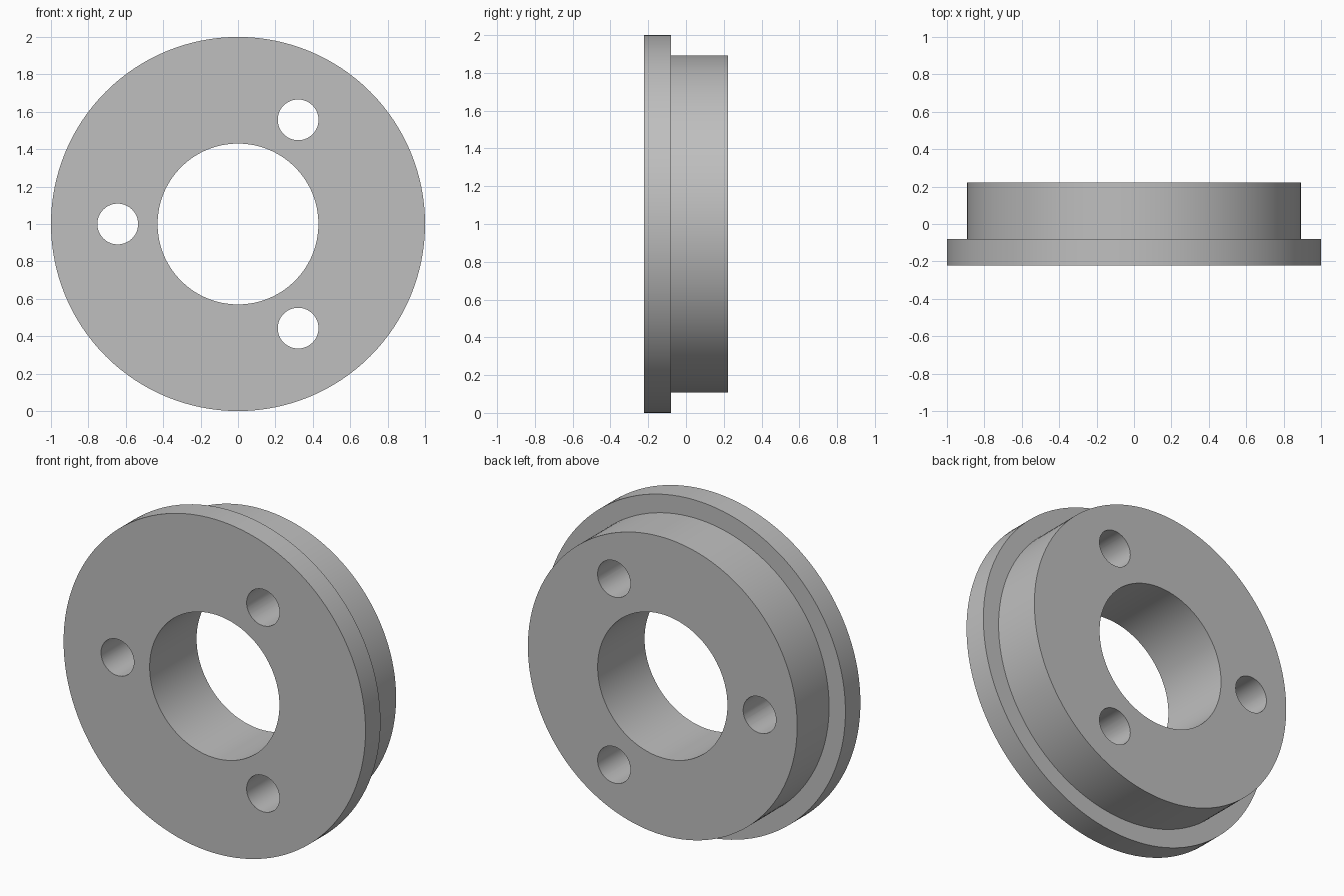
import bpy
import bmesh
from math import cos, sin, pi, radians
from mathutils import Matrix, Vector

default = bpy.data.objects.get("Cube")
if default:
    bpy.data.objects.remove(default, do_unlink=True)

FRONT, STEP, BACK = -0.222, -0.08, 0.222
FLANGE_R, HUB_R, BORE_R = 1.0, 0.892, 0.43
HOLE_R, HOLE_CIRCLE = 0.109, 0.643
CENTRE = Vector((0, 0, 1))

metal = bpy.data.materials.new("plain grey")
metal.use_nodes = True
grey = (0.52, 0.52, 0.52, 1)
metal.diffuse_color = grey
metal.node_tree.nodes["Principled BSDF"].inputs["Base Color"].default_value = grey


def add_object(name, bm):
    bmesh.ops.recalc_face_normals(bm, faces=bm.faces)
    mesh = bpy.data.meshes.new(name)
    bm.to_mesh(mesh)
    bm.free()
    mesh.materials.append(metal)
    obj = bpy.data.objects.new(name, mesh)
    bpy.context.collection.objects.link(obj)
    return obj


def lathe(name, profile, segments):
    """Spin a closed (radius, y) profile around the y axis."""
    bm = bmesh.new()
    rings = []
    for i in range(segments):
        a = 2 * pi * i / segments
        rings.append([bm.verts.new(CENTRE + Vector((r * cos(a), y, r * sin(a))))
                      for r, y in profile])
    n = len(profile)
    for i in range(segments):
        here, there = rings[i], rings[(i + 1) % segments]
        for j in range(n):
            k = (j + 1) % n
            bm.faces.new((here[j], here[k], there[k], there[j]))
    return add_object(name, bm)


# Stepped ring: wide front flange, narrower hub behind, open bore
ring = lathe("flanged_ring", [
    (BORE_R, FRONT), (FLANGE_R, FRONT), (FLANGE_R, STEP),
    (HUB_R, STEP), (HUB_R, BACK), (BORE_R, BACK)], 128)

# Three bolt holes, evenly spaced
bm = bmesh.new()
for angle in (60, 180, 300):
    a = radians(angle)
    spot = CENTRE + HOLE_CIRCLE * Vector((cos(a), 0, sin(a)))
    bmesh.ops.create_cone(
        bm, cap_ends=True, segments=48, radius1=HOLE_R, radius2=HOLE_R, depth=1,
        matrix=Matrix.Translation(spot) @ Matrix.Rotation(pi / 2, 4, "X"))
cutter = add_object("bolt_hole_cutter", bm)
cutter.hide_render = True

bpy.ops.object.select_all(action="DESELECT")
ring.select_set(True)
bpy.context.view_layer.objects.active = ring
cut = ring.modifiers.new("bolt holes", "BOOLEAN")
cut.operation = "DIFFERENCE"
cut.solver = "EXACT"
cut.object = cutter
bpy.ops.object.modifier_apply(modifier=cut.name)
bpy.data.objects.remove(cutter, do_unlink=True)
bpy.ops.object.shade_smooth_by_angle(angle=radians(30))
